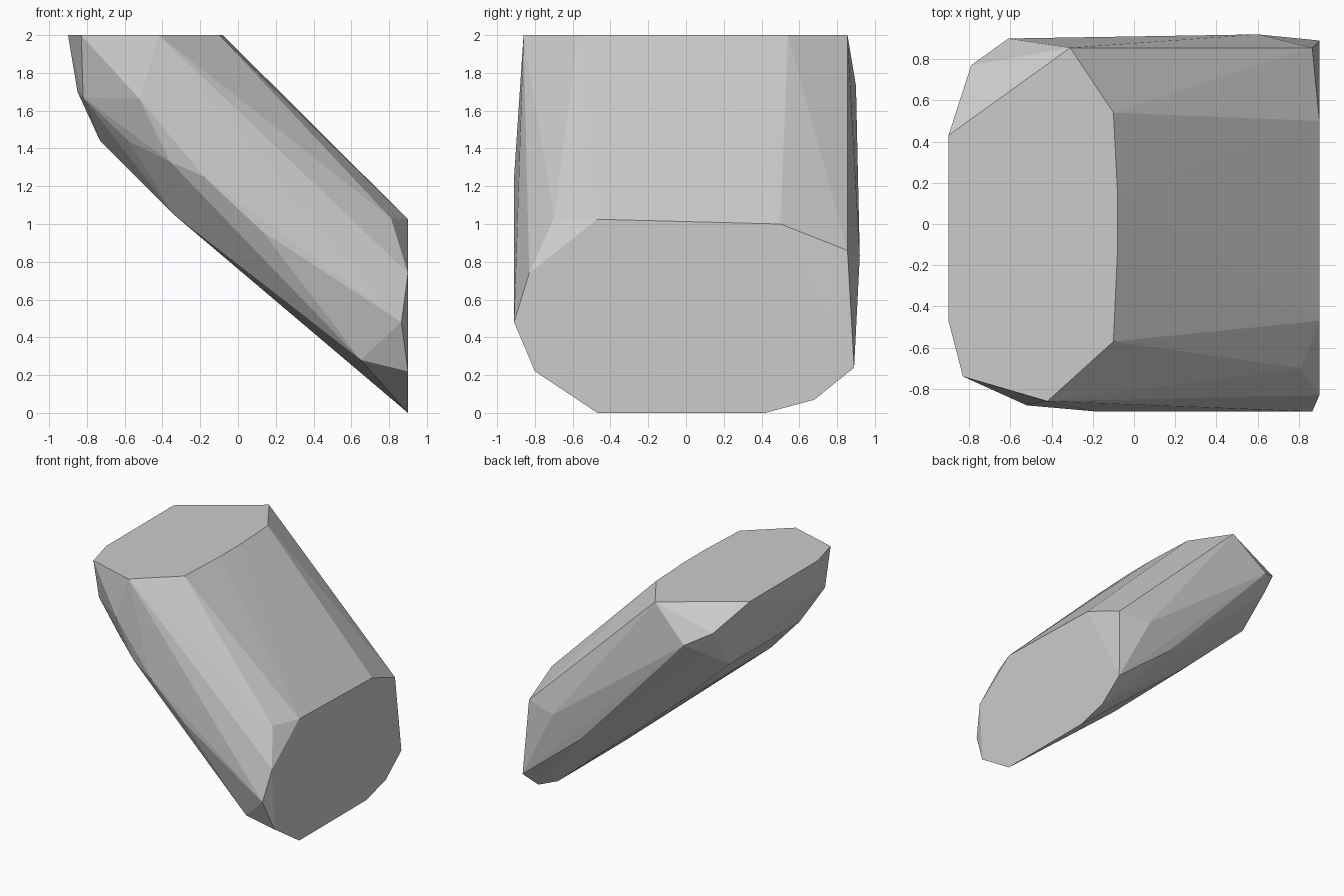
import bpy
import bmesh

default_cube = bpy.data.objects.get("Cube")
if default_cube:
    bpy.data.objects.remove(default_cube, do_unlink=True)


def make_material(name, colour):
    material = bpy.data.materials.new(name)
    material.use_nodes = True
    material.diffuse_color = colour
    shader = material.node_tree.nodes["Principled BSDF"]
    shader.inputs["Base Color"].default_value = colour
    return material


# Flat upper end: outline in x, y
TOP_Z = 2.0
top_outline = [(-.9, -.47), (-.9, .43), (-.31, .855), (-.1, .54), (-.08, .15),
               (-.08, -.13), (-.1, -.57), (-.42, -.86), (-.83, -.74)]

# Flat lower end: outline in y, z
END_X = 0.9
end_outline = [(-.47, 1.025), (-.83, .74), (-.8, .22), (-.47, 0), (.42, 0),
               (.68, .07), (.89, .24), (.5, 1.0)]

# Chipped corners along the front, back and underside
front_chips = [(.81, -.7, 1.03), (.865, -.91, .48), (-.18, -.91, 1.25),
               (-.52, -.88, 1.66), (.13, -.91, .96), (-.58, -.75, 1.44),
               (-.36, -.87, 1.33), (.65, -.82, .28), (-.82, -.68, 1.67)]
back_chips = [(.865, .855, .86), (-.61, .9, 1.73), (-.79, .77, 1.83),
              (.6, .92, .83), (.38, .88, .66), (-.7, .77, 1.64)]
underside_chips = [(-.85, -.53, 1.7), (-.73, -.47, 1.44), (-.73, .47, 1.44),
                   (-.34, -.65, 1.05), (-.19, -.4, .93), (-.19, .4, .93)]

corners = [(x, y, TOP_Z) for x, y in top_outline]
corners += [(END_X, y, z) for y, z in end_outline]
corners += front_chips + back_chips + underside_chips


# Leaning faceted block wrapped tightly around its corners
def build_faceted_block(name, points, material):
    mesh = bpy.data.meshes.new(name)
    bm = bmesh.new()
    for point in points:
        bm.verts.new(point)
    hull = bmesh.ops.convex_hull(bm, input=list(bm.verts))
    loose = {v for v in hull["geom_interior"] + hull["geom_unused"]
             if isinstance(v, bmesh.types.BMVert)}
    bmesh.ops.delete(bm, geom=list(loose), context="VERTS")
    # Merge the triangles on the two flat ends
    bmesh.ops.dissolve_limit(bm, angle_limit=0.005,
                             verts=list(bm.verts), edges=list(bm.edges))
    bmesh.ops.recalc_face_normals(bm, faces=list(bm.faces))
    bm.to_mesh(mesh)
    bm.free()
    mesh.materials.append(material)
    block = bpy.data.objects.new(name, mesh)
    bpy.context.collection.objects.link(block)
    return block


stone_grey = make_material("stone_grey", (0.6, 0.6, 0.6, 1.0))
build_faceted_block("leaning_stone_block", corners, stone_grey)
